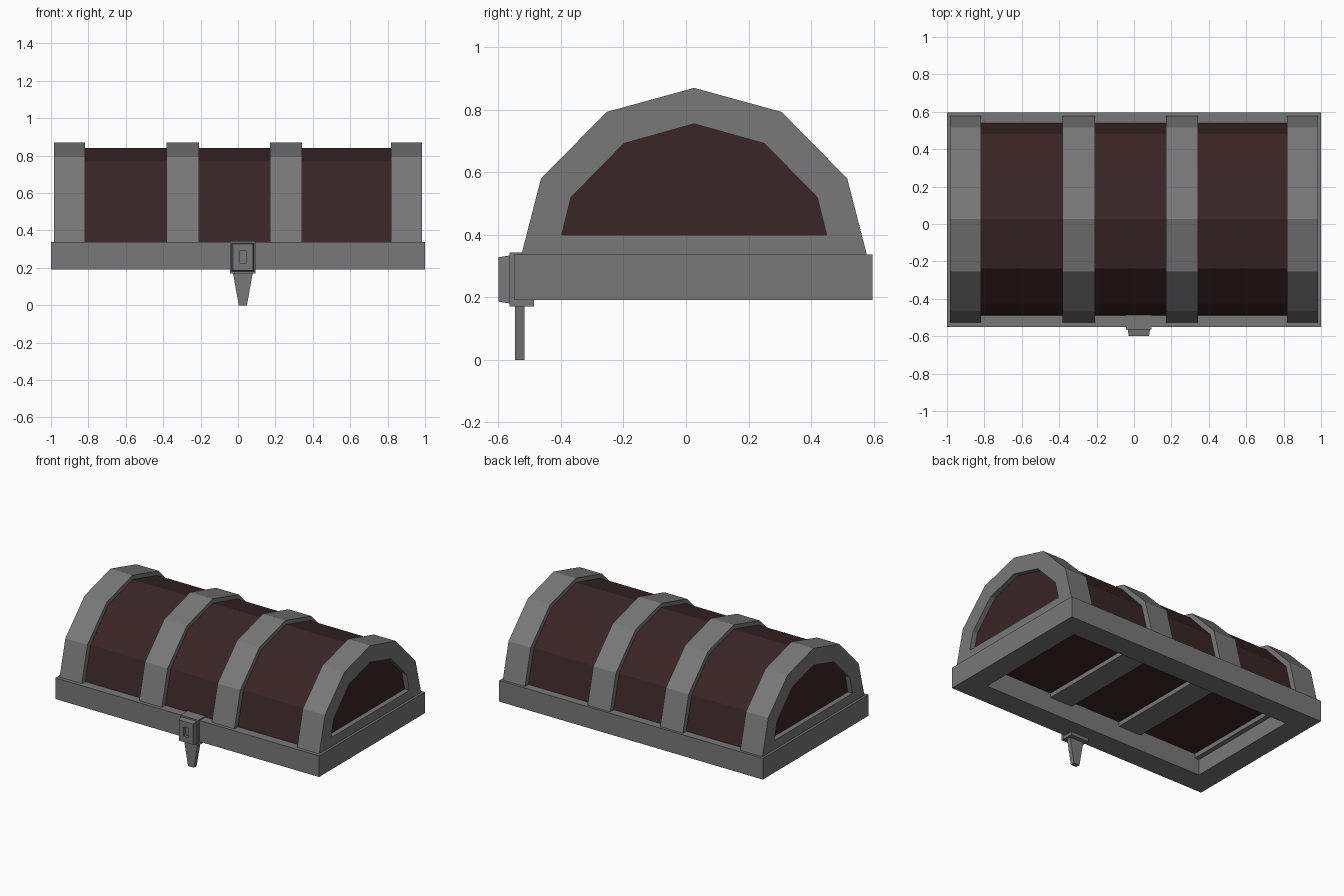
import bpy
import bmesh

cube = bpy.data.objects.get("Cube")
if cube:
    bpy.data.objects.remove(cube)


def material(name, rgb):
    m = bpy.data.materials.new(name)
    m.use_nodes = True
    m.diffuse_color = (*rgb, 1)
    m.node_tree.nodes["Principled BSDF"].inputs["Base Color"].default_value = (*rgb, 1)
    return m


iron = material("grey iron", (0.19, 0.19, 0.19))
wood = material("dark red wood", (0.042, 0.019, 0.02))


def loft(name, loops, mats, closed=False, end_mat=0):
    """Bridge matching loops; cap both ends, or join last to first."""
    bm = bmesh.new()
    rings = [[bm.verts.new(p) for p in loop] for loop in loops]
    pairs = list(zip(rings, rings[1:]))
    if closed:
        pairs.append((rings[-1], rings[0]))
    for a, b in pairs:
        n = len(a)
        for i in range(n):
            j = (i + 1) % n
            bm.faces.new((a[i], a[j], b[j], b[i]))
    if not closed:
        bm.faces.new(rings[0])
        bm.faces.new(rings[-1]).material_index = end_mat
    bmesh.ops.recalc_face_normals(bm, faces=bm.faces)
    me = bpy.data.meshes.new(name)
    bm.to_mesh(me)
    bm.free()
    for m in mats:
        me.materials.append(m)
    ob = bpy.data.objects.new(name, me)
    bpy.context.collection.objects.link(ob)
    return ob


# Arched half profiles: (half width, height), ending at the ridge
MID_Y = 0.026
BAND = [(0.562, 0.30), (0.49, 0.58), (0.28, 0.793), (0, 0.87)]
BODY = [(0.517, 0.33), (0.455, 0.565), (0.265, 0.768), (0, 0.84)]
PANEL = [(0.424, 0.40), (0.394, 0.52), (0.225, 0.692), (0, 0.755)]


def arch(half, x):
    left = [(x, MID_Y - w, z) for w, z in half]
    right = [(x, MID_Y + w, z) for w, z in half[-2::-1]]
    return left + right


def rect_z(x, y, hx, hy, z):
    return [(x + sx * hx, y + sy * hy, z) for sx, sy in ((-1, -1), (1, -1), (1, 1), (-1, 1))]


def rect_y(x, z, hx, hz, y):
    return [(x + sx * hx, y, z + sz * hz) for sx, sz in ((-1, -1), (1, -1), (1, 1), (-1, 1))]


# Wooden lid body
loft("lid_body", [arch(BODY, -0.9), arch(BODY, 0.9)], [wood])

# Middle bands
for side, x in (("right", -0.295), ("left", 0.256)):
    loft(f"middle_band_{side}", [arch(BAND, x - 0.086), arch(BAND, x + 0.086)], [iron])

# End bands with a recessed wooden panel
for side, s in (("right", -1), ("left", 1)):
    loft(f"end_band_{side}",
         [arch(BAND, s * 0.817), arch(BAND, s * 0.985),
          arch(PANEL, s * 0.985), arch(PANEL, s * 0.95)],
         [iron, wood], end_mat=1)

# Open rectangular rim
RIM_Y = 0.023
loft("rim", [rect_z(0, RIM_Y, 1, 0.573, 0.192), rect_z(0, RIM_Y, 1, 0.573, 0.337),
             rect_z(0, RIM_Y, 0.85, 0.415, 0.337), rect_z(0, RIM_Y, 0.85, 0.415, 0.192)],
     [iron], closed=True)

# Lock plate, boss with keyhole, and tapered hasp
LOCK_X = 0.026
loft("lock_plate", [rect_y(LOCK_X, 0.257, 0.068, 0.087, -0.487),
                    rect_y(LOCK_X, 0.257, 0.068, 0.087, -0.565)], [iron])
loft("lock_boss", [rect_y(LOCK_X, 0.257, 0.06, 0.077, -0.563),
                   rect_y(LOCK_X, 0.257, 0.054, 0.071, -0.6),
                   rect_y(LOCK_X, 0.257, 0.019, 0.032, -0.6),
                   rect_y(LOCK_X, 0.257, 0.019, 0.032, -0.58)], [iron])
loft("hasp", [rect_z(LOCK_X, -0.532, 0.054, 0.015, 0.18),
              rect_z(LOCK_X, -0.532, 0.022, 0.015, 0)], [iron])
